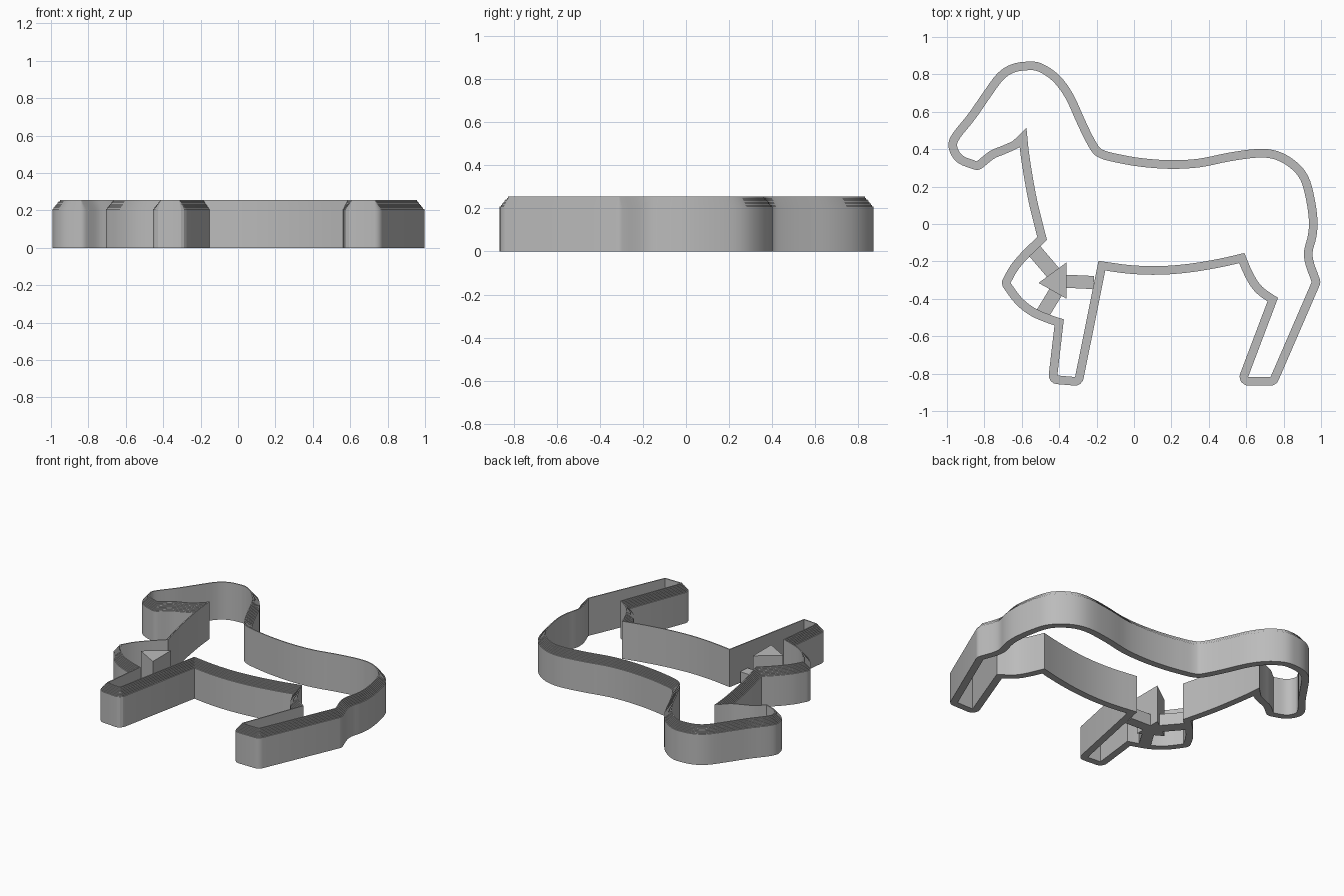
import bpy, bmesh, math
from mathutils import Vector

cube = bpy.data.objects.get("Cube")
if cube:
    bpy.data.objects.remove(cube)

WALL, SHOULDER, HEIGHT, ARM_HEIGHT = 0.046, 0.208, 0.255, 0.08
STEPS = 8

grey = bpy.data.materials.new("plain_grey")
grey.use_nodes = True
grey.diffuse_color = (0.5, 0.5, 0.5, 1)
grey.node_tree.nodes["Principled BSDF"].inputs["Base Color"].default_value = (0.5, 0.5, 0.5, 1)

# Inner edge of the cutter, clockwise; each run is smooth and meets the next at a corner
back = [(-.84, .335), (-.915, .365), (-.945, .415), (-.93, .46), (-.85, .56), (-.77, .675),
        (-.70, .77), (-.64, .81), (-.57, .822), (-.51, .815), (-.43, .76), (-.365, .67),
        (-.31, .55), (-.265, .455), (-.22, .38), (-.175, .35), (-.1, .33), (.03, .307),
        (.19, .295), (.35, .303), (.51, .335), (.66, .355), (.755, .345), (.835, .3),
        (.89, .235), (.92, .13), (.935, .02), (.93, -.06), (.91, -.14), (.915, -.21), (.95, -.31)]
hind_foot = [(.73, -.818), (.61, -.818)]
hind_thigh = [(.77, -.395), (.685, -.335), (.635, -.26), (.59, -.155)]
belly = [(.59, -.155), (.46, -.185), (.3, -.212), (.14, -.225), (-.02, -.22), (-.19, -.197)]
front_foot = [(-.315, -.818), (-.41, -.81)]
raised_shin = [(-.375, -.51), (-.45, -.485), (-.53, -.45), (-.6, -.395), (-.66, -.315)]
raised_thigh = [(-.66, -.315), (-.62, -.245), (-.555, -.17), (-.465, -.085)]
neck = [(-.465, -.085), (-.49, .01), (-.525, .16), (-.56, .37), (-.575, .515)]
jaw = [(-.575, .515), (-.63, .455), (-.7, .42), (-.77, .39), (-.84, .335)]
RUNS = [back, hind_foot, hind_thigh, belly, front_foot, raised_shin, raised_thigh, neck, jaw]


def smooth_run(run, parts=4):
    """Catmull-Rom samples through the run, or the run itself when it is straight."""
    p = [Vector(q) for q in run]
    if len(p) < 3:
        return p
    p = [2 * p[0] - p[1]] + p + [2 * p[-1] - p[-2]]
    out = []
    for a, b, c, d in zip(p, p[1:], p[2:], p[3:]):
        for k in range(parts):
            t = k / parts
            out.append(0.5 * (2 * b + (c - a) * t + (2 * a - 5 * b + 4 * c - d) * t ** 2
                              + (3 * b - a - 3 * c + d) * t ** 3))
    return out + [p[-2]]


def neighbours(pts):
    return zip(pts[-1:] + pts[:-1], pts, pts[1:] + pts[:1])


def outward(a, b):
    d = (b - a).normalized()
    return Vector((-d.y, d.x))


def distance(p, a, b):
    t = max(0, min(1, (p - a).dot(b - a) / (b - a).length_squared))
    return (p - a.lerp(b, t)).length


def mitre(n1, n2):
    return (n1 + n2) / (1 + n1.dot(n2))


def clean_outline():
    """Join the runs and drop samples whose offset would fold over at a tight corner."""
    pts = []
    for run in RUNS:
        for p in smooth_run(run):
            if not pts or (p - pts[-1]).length > 0.002:
                pts.append(p)
    if (pts[0] - pts[-1]).length < 0.002:
        pts.pop()
    edges = list(zip(pts, pts[1:] + pts[:1]))
    kept = []
    for a, p, b in neighbours(pts):
        n1, n2 = outward(a, p), outward(p, b)
        corner = n1.dot(n2) < math.cos(math.radians(25))
        q = p + mitre(n1, n2) * WALL
        if corner or min(distance(q, *e) for e in edges) > WALL * 0.97:
            kept.append(p)
    return kept


def offset_pairs():
    """Pairs of inner point and outward direction: fans at convex corners, mitres elsewhere."""
    pairs = []
    for a, p, b in neighbours(clean_outline()):
        n1, n2 = outward(a, p), outward(p, b)
        turn = n1.angle_signed(n2)
        convex = n1.x * n2.y - n1.y * n2.x < 0
        if convex and abs(turn) > math.radians(25):
            pairs += [(p, n1.lerp(n2, k / 4).normalized()) for k in range(5)]
        else:
            pairs.append((p, mitre(n1, n2)))
    return pairs


def finish(name, bm):
    bmesh.ops.remove_doubles(bm, verts=bm.verts, dist=0.00005)
    bmesh.ops.recalc_face_normals(bm, faces=bm.faces)
    mesh = bpy.data.meshes.new(name)
    bm.to_mesh(mesh)
    bm.free()
    mesh.materials.append(grey)
    obj = bpy.data.objects.new(name, mesh)
    bpy.context.collection.objects.link(obj)
    return obj


def prism(name, corners, height):
    bm = bmesh.new()
    face = bm.faces.new([bm.verts.new((x, y, 0)) for x, y in corners])
    top = bmesh.ops.extrude_face_region(bm, geom=[face])["geom"]
    bmesh.ops.translate(bm, vec=(0, 0, height),
                        verts=[v for v in top if isinstance(v, bmesh.types.BMVert)])
    return finish(name, bm)


def bar(name, start, end, width):
    a, b = Vector(start), Vector(end)
    side = outward(a, b) * width / 2
    prism(name, [a + side, b + side, b - side, a - side], ARM_HEIGHT)


# Cutter wall: upright band with a finely stepped outer bevel up to a thin cutting edge
profile = [(0, 0), (WALL, 0)]
for i in range(STEPS):
    width = WALL * (1 - 0.85 * i / (STEPS - 1))
    z = SHOULDER + (HEIGHT - SHOULDER) * i / (STEPS - 1)
    if i:
        profile.append((width, profile[-1][1]))
    profile.append((width, z))
profile.append((0, HEIGHT))

bm = bmesh.new()
pairs = offset_pairs()
rings = [[bm.verts.new((*(p + n * d), z)) for p, n in pairs] for d, z in profile]
count = len(pairs)
for lower, upper in zip(rings, rings[1:] + rings[:1]):
    for i in range(count):
        j = (i + 1) % count
        bm.faces.new((lower[i], lower[j], upper[j], upper[i]))
wall = finish("cutter_wall", bm)
bpy.context.view_layer.objects.active = wall
wall.select_set(True)
bpy.ops.object.shade_smooth_by_angle(angle=math.radians(20))

# Brace joining the raised leg, the chest and the standing leg
prism("brace_hub", [(-.36, -.205), (-.36, -.4), (-.51, -.315)], HEIGHT)
bar("brace_arm_rear", (-.39, -.305), (-.215, -.313), .07)
bar("brace_arm_chest", (-.42, -.275), (-.535, -.14), .08)
bar("brace_arm_shin", (-.41, -.35), (-.495, -.49), .075)
